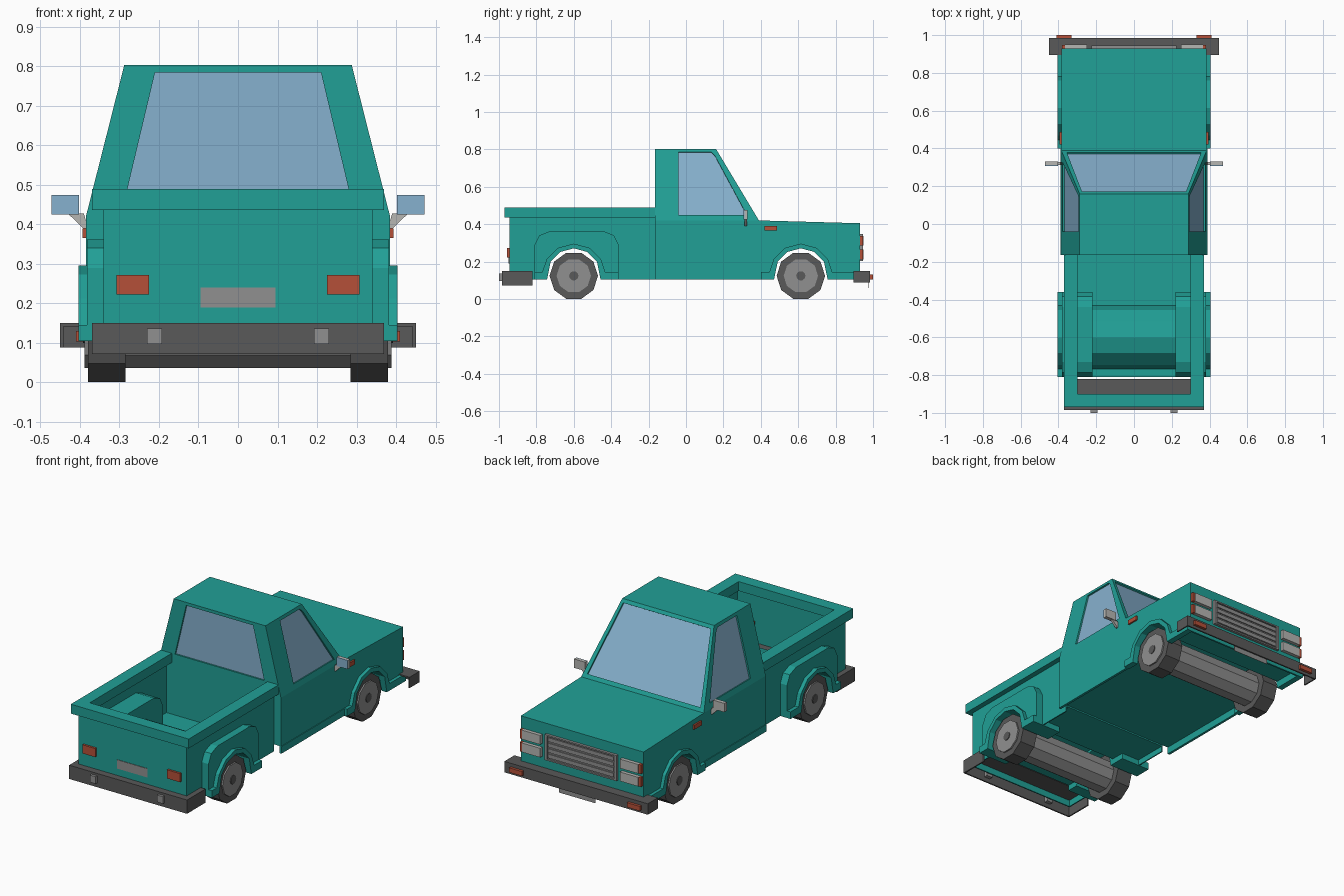
import bpy, bmesh, math
from mathutils import Vector

if "Cube" in bpy.data.objects:
    bpy.data.objects.remove(bpy.data.objects["Cube"])


def material(name, r, g, b):
    m = bpy.data.materials.new(name)
    m.diffuse_color = (r, g, b, 1)
    m.use_nodes = True
    m.node_tree.nodes["Principled BSDF"].inputs["Base Color"].default_value = m.diffuse_color
    return m


TEAL = material("teal_paint", 0.015, 0.35, 0.305)
GLASS = material("blue_glass", 0.24, 0.44, 0.62)
DARK = material("dark_rubber", 0.10, 0.10, 0.10)
GREY = material("grey_metal", 0.28, 0.28, 0.28)
LIGHT = material("light_grey", 0.47, 0.47, 0.45)
RED = material("red_lens", 0.46, 0.08, 0.04)


def loft(name, a, b, mat):
    """Solid between two matching loops of 3D points."""
    bm = bmesh.new()
    va = [bm.verts.new(p) for p in a]
    vb = [bm.verts.new(p) for p in b]
    n = len(va)
    bm.faces.new(va)
    bm.faces.new(vb[::-1])
    for i in range(n):
        bm.faces.new((va[i], va[(i + 1) % n], vb[(i + 1) % n], vb[i]))
    bmesh.ops.recalc_face_normals(bm, faces=bm.faces)
    me = bpy.data.meshes.new(name)
    bm.to_mesh(me)
    bm.free()
    me.materials.append(mat)
    ob = bpy.data.objects.new(name, me)
    bpy.context.collection.objects.link(ob)
    return ob


def prism(name, pts, x0, x1, mat, pair=False):
    """Side profile (y, z) extruded along x, optionally on both sides."""
    for s in ((1, -1) if pair else (1,)):
        loft(name, [(s * x0, y, z) for y, z in pts], [(s * x1, y, z) for y, z in pts], mat)


def box(name, x0, x1, y0, y1, z0, z1, mat, pair=False):
    prism(name, [(y0, z0), (y1, z0), (y1, z1), (y0, z1)], x0, x1, mat, pair)


WZ, RW, FW, BOT, SILL = 0.124, -0.60, 0.614, 0.105, 0.145


def arch(cy, r, base):
    """Wheel opening from the rear foot over the top to the front foot."""
    pts = [(cy + r * math.cos(math.radians(a)), 0.128 + r * math.sin(math.radians(a)))
           for a in range(150, 29, -30)]
    return [(cy - r, base)] + pts + [(cy + r, base)]


# main body with front wheel opening, sill skirt and front valance below
prism("lower_body", [(-0.165, SILL)] + arch(FW, 0.143, SILL) +
      [(0.93, SILL), (0.93, 0.405), (0.39, 0.42), (-0.165, 0.42)], -0.385, 0.385, TEAL)
box("rocker_panel", 0.375, 0.389, -0.165, FW - 0.143, BOT, SILL, TEAL, True)
box("front_valance", -0.385, 0.385, 0.92, 0.93, BOT, SILL, TEAL)

# cab upper part, tapering to the roof
ZB, ZT, XB, XT = 0.42, 0.803, 0.385, 0.288
cab = loft("cab", [(-XB, -0.165, ZB), (XB, -0.165, ZB), (XB, 0.39, ZB), (-XB, 0.39, ZB)],
           [(-XT, -0.165, ZT), (XT, -0.165, ZT), (XT, 0.16, ZT), (-XT, 0.16, ZT)], TEAL)


def cab_x(z):
    return XB + (XT - XB) * (z - ZB) / (ZT - ZB)


def screen_y(z):
    return 0.39 + (0.16 - 0.39) * (z - ZB) / (ZT - ZB)


def window(name, pts):
    """Cut a shallow recess into the cab and set a glass pane in it."""
    p = [Vector(q) for q in pts]
    n = (p[1] - p[0]).cross(p[2] - p[0]).normalized()
    if n.dot(p[0] - Vector((0, 0.1, 0.55))) < 0:
        n = -n
    cutter = loft(name + "_cutter", [q - n * 0.012 for q in p], [q + n * 0.02 for q in p], TEAL)
    cutter.hide_render = True
    cutter.hide_viewport = True
    mod = cab.modifiers.new(name, 'BOOLEAN')
    mod.operation, mod.solver, mod.object = 'DIFFERENCE', 'EXACT', cutter
    loft(name, [q - n * 0.014 for q in p], [q - n * 0.009 for q in p], GLASS)
    return cutter


# windows
cutters = [
    window("rear_window", [(-0.28, -0.165, 0.49), (0.28, -0.165, 0.49),
                           (0.21, -0.165, 0.785), (-0.21, -0.165, 0.785)]),
    window("windshield", [(-0.355, screen_y(0.44), 0.44), (0.355, screen_y(0.44), 0.44),
                          (0.275, screen_y(0.785), 0.785), (-0.275, screen_y(0.785), 0.785)])]
for s in (1, -1):
    cutters.append(window("side_window", [(s * cab_x(z), y, z) for y, z in (
        (-0.04, 0.45), (0.325, 0.45), (0.155, 0.765), (0.135, 0.785), (-0.04, 0.785))]))

# apply the recesses and drop the cutters
bpy.context.view_layer.update()
cut_mesh = bpy.data.meshes.new_from_object(
    cab.evaluated_get(bpy.context.evaluated_depsgraph_get()))
cab.modifiers.clear()
cab.data = cut_mesh
for c in cutters:
    bpy.data.objects.remove(c)

# cargo bed: thin sides and tailgate, thick rails, floor
prism("bed_side", [(-0.945, BOT)] + arch(RW, 0.143, BOT) +
      [(-0.165, BOT), (-0.165, 0.45), (-0.945, 0.45)], 0.333, 0.34, TEAL, True)
box("tailgate", -0.335, 0.335, -0.945, -0.938, BOT, 0.45, TEAL)
box("side_rail", 0.30, 0.37, -0.97, -0.165, 0.437, 0.49, TEAL, True)
box("rear_rail", -0.30, 0.30, -0.97, -0.90, 0.437, 0.49, TEAL)
prism("bed_floor", [(-0.81, SILL - 0.008)] + arch(RW, 0.16, SILL - 0.008) +
      [(-0.165, SILL - 0.008), (-0.165, SILL)] + arch(RW, 0.168, SILL)[::-1] +
      [(-0.81, SILL)], -0.335, 0.335, TEAL)

# step-side fenders and inner wheel wells
hump = [(-0.36, BOT), (-0.36, 0.29), (-0.385, 0.34), (-0.44, 0.362),
        (-0.73, 0.362), (-0.785, 0.34), (-0.81, 0.29), (-0.81, BOT)]
prism("rear_fender", arch(RW, 0.143, BOT) + hump, 0.34, 0.382, TEAL, True)
prism("wheel_well", arch(RW, 0.143, BOT) + hump, 0.22, 0.335, TEAL, True)

# wheel arch flares with feet
for name, cy, y0, y1, xin in (("rear_flare", RW, -0.81, -0.36, 0.36),
                              ("front_flare", FW, 0.40, 0.93, 0.37)):
    prism(name, [(y0, BOT)] + arch(cy, 0.143, BOT) + [(y1, BOT), (y1, SILL)] +
          arch(cy, 0.168, SILL)[::-1] + [(y0, SILL)], xin, 0.404, TEAL, True)


# ten-sided wheels, with hubs joined by a full-width axle drum
def decagon(cy, r):
    return [(cy + r * math.cos(i * math.pi / 5), WZ + r * math.sin(i * math.pi / 5))
            for i in range(10)]


for cy in (RW, FW):
    prism("tire", decagon(cy, 0.1295), 0.285, 0.38, DARK, True)
    prism("hub_axle", decagon(cy, 0.092), -0.388, 0.388, GREY)
    prism("hub_cap", decagon(cy, 0.025), 0.38, 0.392, DARK, True)


# bumpers: channels open underneath and toward the body
def bumper(name, half, y_out, y_in, z0, z1):
    t = 0.008 if y_in > y_out else -0.008
    box(name + "_face", -half, half, min(y_out, y_out + t), max(y_out, y_out + t), z0, z1, DARK)
    lo, hi = min(y_out, y_in), max(y_out, y_in)
    box(name + "_top", -half, half, lo, hi, z1 - 0.008, z1, DARK)
    box(name + "_end", half - 0.008, half, lo, hi, z0, z1, DARK, True)


bumper("rear_bumper", 0.37, -0.985, -0.82, 0.072, 0.15)
bumper("front_bumper", 0.45, 0.985, 0.895, 0.088, 0.15)
box("bumper_guard", 0.193, 0.23, -1.0, -0.955, 0.097, 0.137, GREY, True)
box("bumper_lamp", 0.33, 0.41, 0.97, 1.0, 0.104, 0.13, RED, True)
box("rear_plate", -0.095, 0.095, -0.948, -0.94, 0.19, 0.24, GREY)
box("front_plate", -0.115, 0.115, 0.974, 0.976, 0.06, 0.115, GREY)

# lamps
box("tail_lamp", 0.225, 0.307, -0.957, -0.925, 0.223, 0.272, RED, True)
for z in (0.212, 0.285):
    box("headlamp", 0.25, 0.365, 0.92, 0.95, z, z + 0.052, LIGHT, True)
    box("corner_lamp", 0.365, 0.38, 0.92, 0.947, z, z + 0.052, RED, True)
box("side_marker", 0.38, 0.394, 0.42, 0.487, 0.365, 0.39, RED, True)

# grille
box("grille", -0.22, 0.22, 0.92, 0.937, 0.207, 0.345, GREY)
for i in range(4):
    z = 0.219 + i * 0.031
    box("grille_bar", -0.205, 0.205, 0.93, 0.943, z, z + 0.022, GREY)
box("grille_edge", 0.21, 0.225, 0.92, 0.945, 0.207, 0.345, GREY, True)
for z in (0.203, 0.34):
    box("grille_trim", -0.225, 0.225, 0.92, 0.945, z, z + 0.008, GREY)

# mirrors: housing, arm and glass facing the rear
box("mirror", 0.402, 0.472, 0.312, 0.33, 0.425, 0.475, LIGHT, True)
box("mirror_glass", 0.402, 0.472, 0.308, 0.313, 0.425, 0.475, GLASS, True)
for s in (1, -1):
    arm = [(0.38, 0.39), (0.392, 0.39), (0.43, 0.427), (0.39, 0.427)]
    loft("mirror_arm", [(s * x, 0.313, z) for x, z in arm],
         [(s * x, 0.327, z) for x, z in arm], LIGHT)
